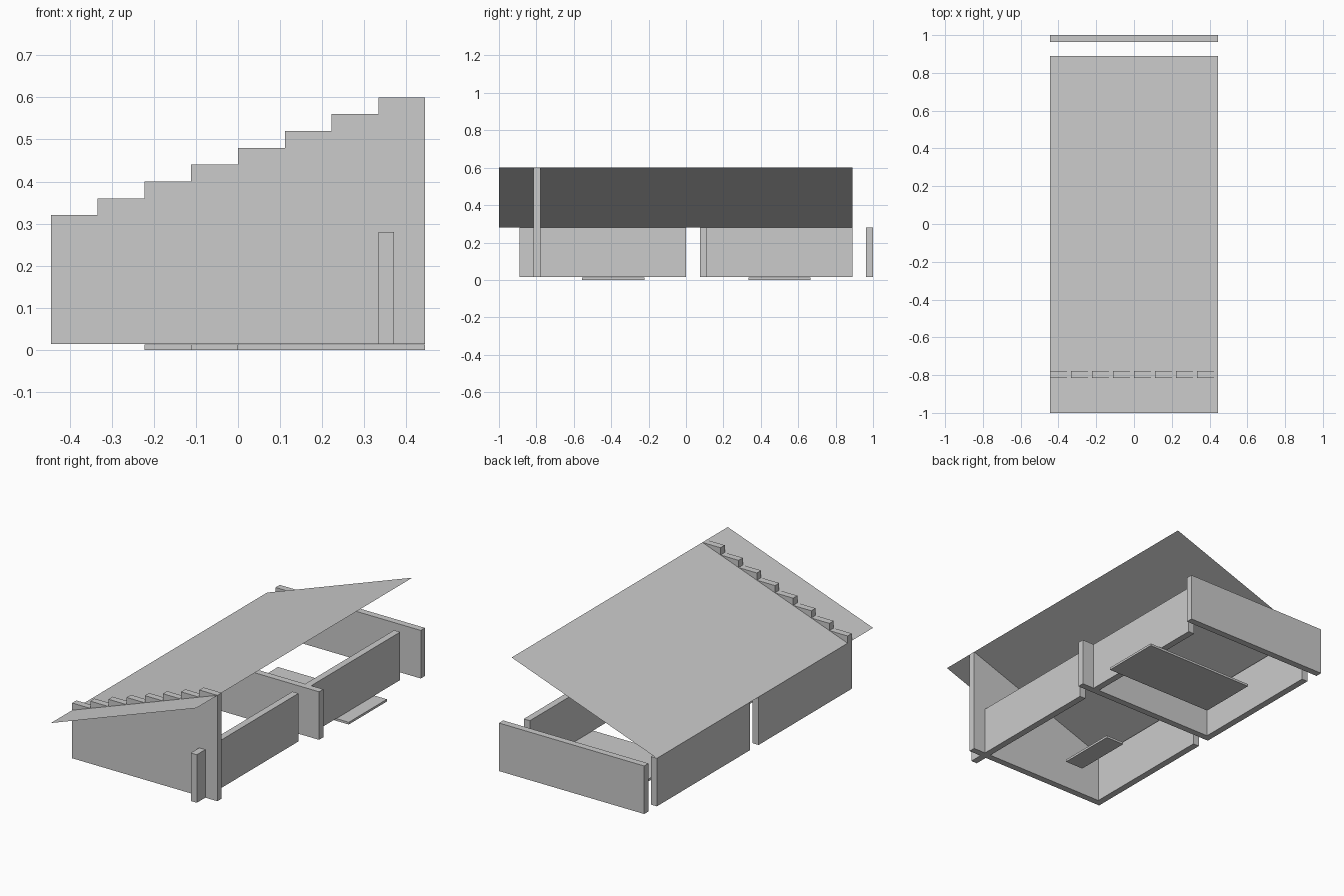
import bpy, bmesh

if "Cube" in bpy.data.objects:
    bpy.data.objects.remove(bpy.data.objects["Cube"])

U = 1 / 9            # layout module
T = U / 3            # wall thickness
FLOOR = 0.0143       # underside of the walls
EAVE = 0.28          # wall top
RISE = 0.04          # rise per module of roof and gable steps
W = 4 * U            # half width


def mesh_object(name, bm):
    bmesh.ops.recalc_face_normals(bm, faces=bm.faces)
    me = bpy.data.meshes.new(name)
    bm.to_mesh(me)
    bm.free()
    ob = bpy.data.objects.new(name, me)
    bpy.context.collection.objects.link(ob)
    return ob


def box(name, x, y, z=(FLOOR, EAVE)):
    bm = bmesh.new()
    bmesh.ops.create_cube(bm, size=1)
    for v in bm.verts:
        v.co = [r[0] + (c + 0.5) * (r[1] - r[0]) for c, r in zip(v.co, (x, y, z))]
    return mesh_object(name, bm)


# Stepped gable wall: staircase profile extruded along y
profile = [(W, FLOOR), (-W, FLOOR)]
for i in range(8):
    top = EAVE + RISE * (i + 1)
    profile += [(-W + i * U, top), (-W + (i + 1) * U, top)]
bm = bmesh.new()
front = -7 * U - T
face = bm.faces.new([bm.verts.new((x, front, z)) for x, z in profile])
ext = bmesh.ops.extrude_face_region(bm, geom=[face])
bmesh.ops.translate(bm, vec=(0, T, 0),
                    verts=[g for g in ext["geom"] if isinstance(g, bmesh.types.BMVert)])
mesh_object("stepped_gable_wall", bm)

# Long side walls
cross = (2 * U / 3, U)
cross = (cross[0], cross[0] + T)
cross_y = cross[0]
box("left_wall_front", (-W, -W + T), (-7 * U, 0))
box("left_wall_back", (-W, -W + T), (cross[1], 8 * U))
box("right_wall_front_stub", (3 * U, 3 * U + T), (-8 * U, front))
box("right_wall_front", (3 * U, 3 * U + T), (-7 * U, 0))
box("right_wall_back", (3 * U, 3 * U + T), (cross[1], 8 * U))

# Cross walls
box("middle_cross_wall", (-W, W), cross)
box("back_wall", (-W, W), (1 - T, 1))

# Floor slabs
box("small_floor_slab", (-U, 0), (-5 * U, -2 * U), (0, 0.0125))
box("large_floor_slab", (-2 * U, W), (3 * U, 6 * U), (0, 0.0125))

# Thin single-pitch roof sheet
bm = bmesh.new()
high = EAVE + 8 * RISE
bm.faces.new([bm.verts.new(p) for p in
              ((-W, -1, EAVE), (W, -1, high), (W, 8 * U, high), (-W, 8 * U, EAVE))])
mesh_object("roof_sheet", bm)
